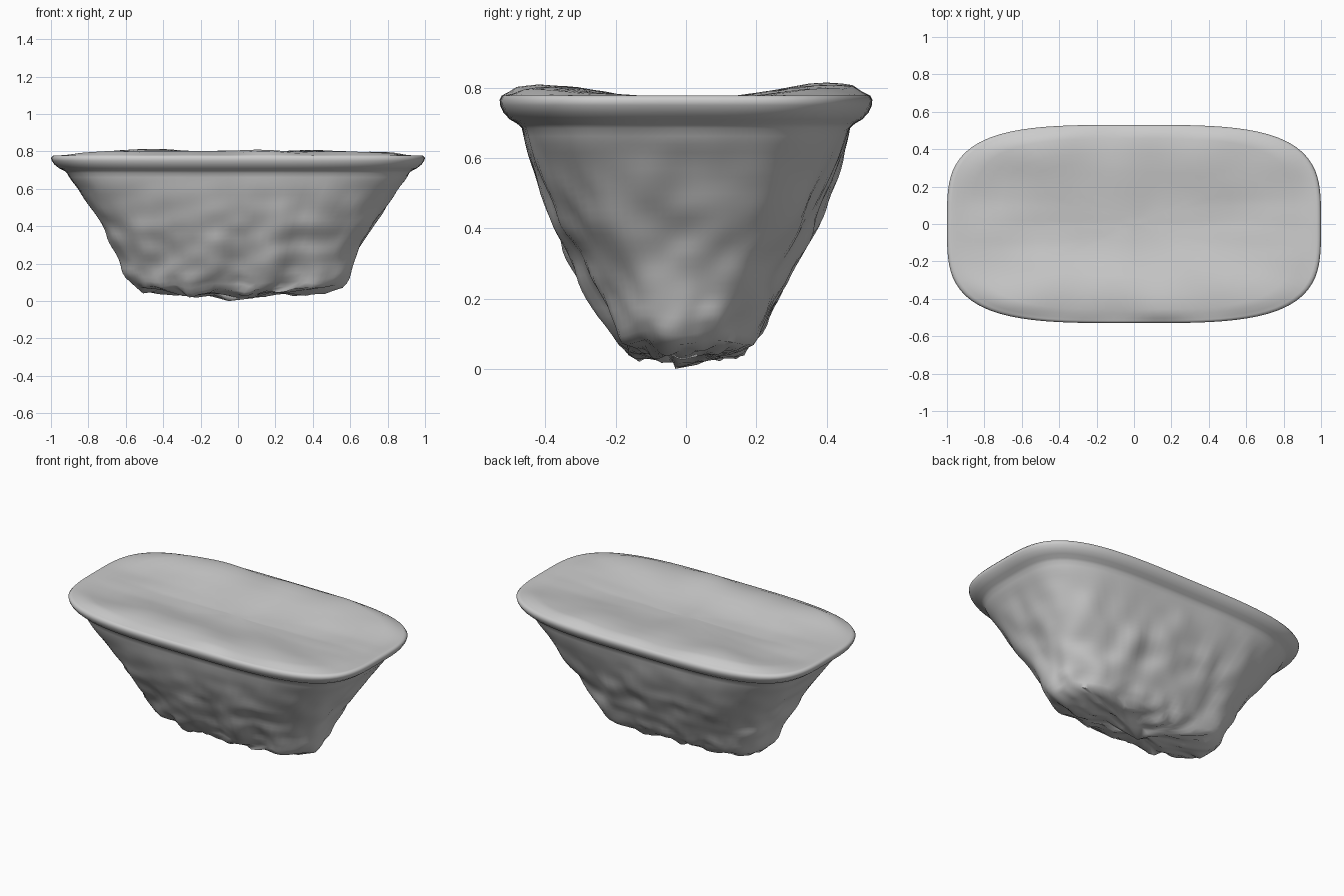
import bpy, bmesh, math
from mathutils import Vector, noise

if "Cube" in bpy.data.objects:
    bpy.data.objects.remove(bpy.data.objects["Cube"])

SEG = 112


def outline(a, b, n, t):
    """Point on a rounded-rectangle (superellipse) outline."""
    c, s = math.cos(t), math.sin(t)
    r = (abs(c) ** n + abs(s) ** n) ** (-1 / n)
    return a * r * c, b * r * s


def sample(table, z):
    """Linear interpolation in a profile table sorted by its first value."""
    for p, q in zip(table, table[1:]):
        if z <= q[0]:
            f = (z - p[0]) / (q[0] - p[0])
            return [u + (v - u) * f for u, v in zip(p[1:], q[1:])]
    return table[-1][1:]


def loft(name, rings, first_tip, last_tip, angle):
    """Skin closed rings from bottom to top and close both ends."""
    bm = bmesh.new()
    rows = [[bm.verts.new(p) for p in ring] for ring in rings]
    for r0, r1 in zip(rows, rows[1:]):
        for i in range(SEG):
            j = (i + 1) % SEG
            bm.faces.new((r0[i], r0[j], r1[j], r1[i]))
    for row, tip, flip in ((rows[0], first_tip, True), (rows[-1], last_tip, False)):
        v = bm.verts.new(tip)
        for i in range(SEG):
            a, b = row[i], row[(i + 1) % SEG]
            bm.faces.new((b, a, v) if flip else (a, b, v))
    me = bpy.data.meshes.new(name)
    bm.to_mesh(me)
    bm.free()
    ob = bpy.data.objects.new(name, me)
    bpy.context.collection.objects.link(ob)
    ob.select_set(True)
    bpy.context.view_layer.objects.active = ob
    bpy.ops.object.shade_smooth_by_angle(angle=math.radians(angle))
    return ob


angles = [2 * math.pi * i / SEG for i in range(SEG)]
rings = []

# Uneven, slightly domed foot
for k, base in ((0.2, 0.03), (0.4, 0.032), (0.6, 0.037), (0.78, 0.045), (0.92, 0.06)):
    ring = []
    for t in angles:
        x, y = outline(0.53 * k, 0.185 * k, 2.9, t)
        h = base + 0.03 * noise.noise(Vector((x * 7, y * 7, 4.0)))
        h += 0.025 * noise.noise(Vector((x * 15, y * 15, 1.0)))
        ring.append(Vector((x - 0.02, y, max(0.008, h))))
    rings.append(ring)

# Rocky sides: height, half width, half depth, squareness
ROCK = [(0.08, 0.545, 0.187, 3.1), (0.14, 0.593, 0.226, 3.1),
        (0.20, 0.615, 0.26, 3.1), (0.30, 0.662, 0.31, 3.2), (0.40, 0.72, 0.365, 3.3),
        (0.50, 0.787, 0.406, 3.4), (0.60, 0.853, 0.444, 3.6), (0.65, 0.895, 0.458, 3.7),
        (0.685, 0.915, 0.467, 3.7)]


def rock_point(a, b, n, z, t):
    x, y = outline(a, b, n, t)
    rough = min(1.0, (0.69 - z) / 0.33)
    # long vertical creases plus chunky knobs near the foot
    d = 0.028 * noise.noise(Vector((x * 6, y * 6, z * 1.6)))
    d += 0.02 * noise.noise(Vector((x * 9 + 5, y * 9, z * 8)))
    low = max(0.0, 1 - z / 0.22)
    d += 0.02 * low * noise.noise(Vector((x * 17, y * 17, z * 17)))
    dz = 0.04 * low * noise.noise(Vector((x * 8, y * 8 + 3, 2.0)))
    out = Vector((x / a ** 2, y / b ** 2, 0)).normalized()
    return Vector((x, y, z + dz)) + out * d * rough


for i in range(27):
    z = 0.08 + 0.605 * i / 26
    a, b, n = sample(ROCK, z)
    rings.append([rock_point(a, b, n, z, t) for t in angles])

# Rounded lip
LIP = [(0.697, 0.93, 0.48), (0.71, 0.956, 0.502), (0.73, 0.982, 0.52),
       (0.75, 0.995, 0.529), (0.765, 1.0, 0.53), (0.777, 0.99, 0.524)]
rings += [[Vector((*outline(a, b, 3.6, t), z)) for t in angles] for z, a, b in LIP]

# Top surface: two long ridges with a shallow valley between them
TOP = [(-0.6, 0.78), (-0.5, 0.79), (-0.42, 0.804), (-0.34, 0.802), (-0.24, 0.785),
       (-0.12, 0.766), (0, 0.76), (0.12, 0.766), (0.24, 0.785), (0.34, 0.804),
       (0.42, 0.808), (0.5, 0.797), (0.6, 0.78)]


def top_height(x, y):
    h = sample(TOP, y)[0] - 0.778
    h *= max(0.0, 1 - abs(x) ** 4)
    return 0.778 + h + 0.014 * noise.noise(Vector((x * 3.5, y * 4, 7)))


for k in (0.985, 0.96, 0.92, 0.87, 0.8, 0.72, 0.63, 0.53, 0.42, 0.3, 0.18, 0.08):
    ring = []
    for t in angles:
        x, y = outline(0.99 * k, 0.524 * k, 3.6, t)
        f = min(1.0, (1 - k) / 0.08)
        ring.append(Vector((x, y, 0.778 + f * (top_height(x, y) - 0.778))))
    rings.append(ring)

loft("rocky_ground_block", rings, (-0.05, -0.03, 0.0), (0, 0, top_height(0, 0)), 60)
